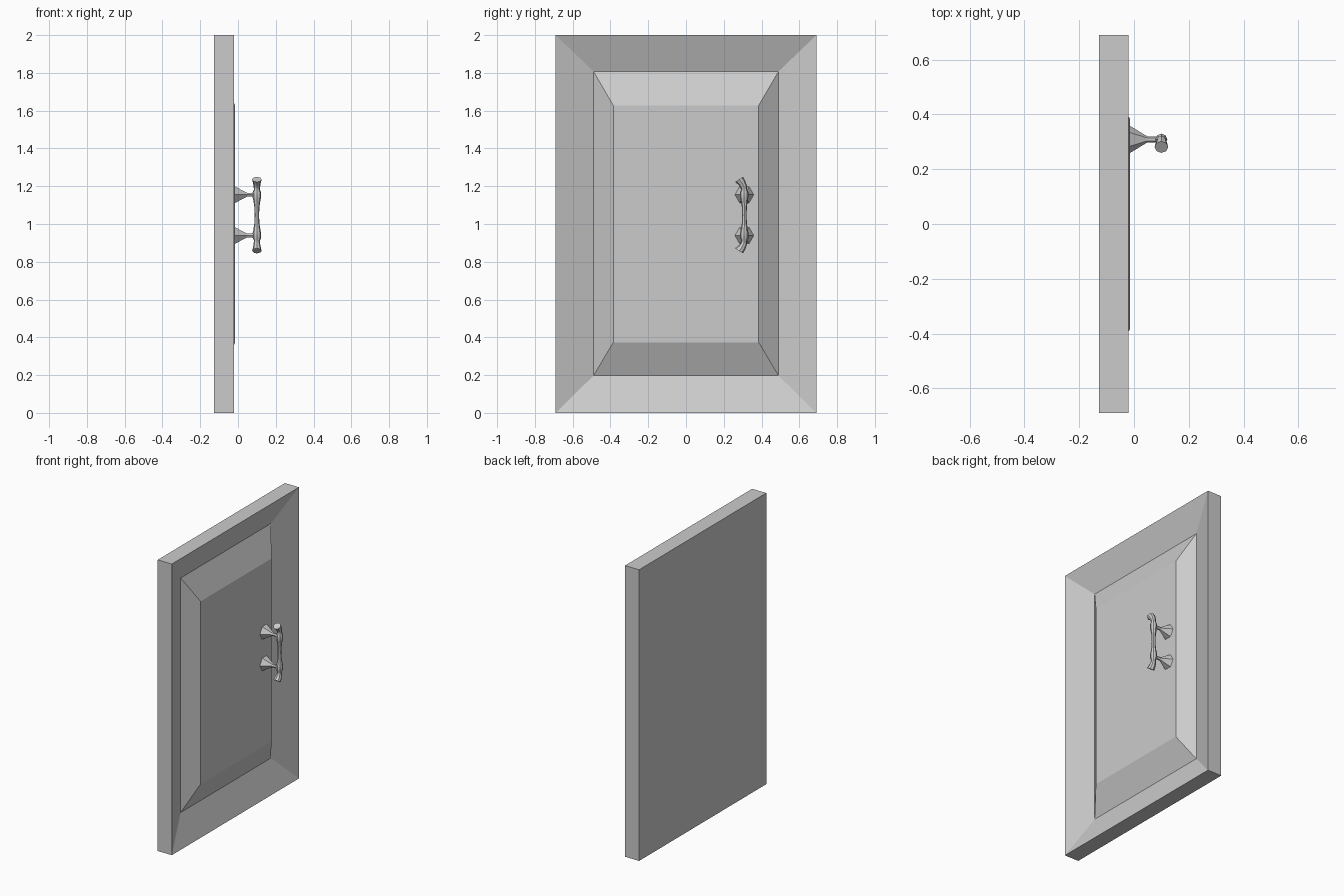
import bpy, bmesh, math
from mathutils import Vector

if "Cube" in bpy.data.objects:
    bpy.data.objects.remove(bpy.data.objects["Cube"])

ZC = 1.047   # handle mid height
YC = 0.309   # handle sideways position


def finish(bm, name, smooth=None):
    bmesh.ops.recalc_face_normals(bm, faces=bm.faces)
    me = bpy.data.meshes.new(name)
    bm.to_mesh(me)
    bm.free()
    ob = bpy.data.objects.new(name, me)
    bpy.context.collection.objects.link(ob)
    if smooth:
        bpy.context.view_layer.objects.active = ob
        ob.select_set(True)
        bpy.ops.object.shade_smooth_by_angle(angle=math.radians(smooth))
        ob.select_set(False)
    return ob


def loft(bm, rings):
    """Skin a list of closed point loops and cap both ends."""
    loops = [[bm.verts.new(p) for p in r] for r in rings]
    for a, b in zip(loops, loops[1:]):
        n = len(a)
        for i in range(n):
            j = (i + 1) % n
            bm.faces.new((a[i], a[j], b[j], b[i]))
    bm.faces.new(loops[0])
    bm.faces.new(loops[-1])


def rect(x, hy, z0, z1):
    return [(x, -hy, z0), (x, hy, z0), (x, hy, z1), (x, -hy, z1)]


def circle(center, u, v, r, n):
    c, u, v = Vector(center), Vector(u), Vector(v)
    return [c + r * (math.cos(a) * u + math.sin(a) * v)
            for a in (2 * math.pi * i / n for i in range(n))]


# Door slab: flat back, frame sloping inwards, raised bevelled panel
bm = bmesh.new()
loft(bm, [rect(-0.127, 0.69, 0, 2), rect(-0.02, 0.69, 0, 2),
          rect(-0.093, 0.49, 0.197, 1.808), rect(-0.015, 0.385, 0.373, 1.628)])
finish(bm, "door_panel")

# Mounts: six-sided flared base narrowing to a thin stem
for label, side in (("upper", 1), ("lower", -1)):
    bm = bmesh.new()
    loft(bm, [circle((x, YC, ZC + side * 0.108), (0, 1, 0), (0, 0, 1), r, 6)
              for x, r in ((-0.02, 0.053), (0.042, 0.015), (0.05, 0.011), (0.1, 0.011))])
    finish(bm, label + "_handle_mount", 30)

# Grip: slim middle, collars at the mounts, curled flaring ends (y, dz, radius, tilt)
half = [(0.309, 0.0, 0.012, 0), (0.309, 0.04, 0.013, 0), (0.308, 0.08, 0.019, 0),
        (0.308, 0.092, 0.022, 0), (0.308, 0.122, 0.022, 0), (0.308, 0.134, 0.016, 0),
        (0.306, 0.15, 0.017, 12), (0.295, 0.172, 0.021, 28), (0.281, 0.189, 0.025, 33)]
full = [(y, -d, r, -t) for y, d, r, t in half[:0:-1]] + half
bm = bmesh.new()
rings = []
for y, d, r, t in full:
    a = math.radians(t)
    rings.append(circle((0.1, y, ZC + d), (1, 0, 0), (0, math.cos(a), math.sin(a)), r, 8))
loft(bm, rings)
finish(bm, "handle_grip", 40)
